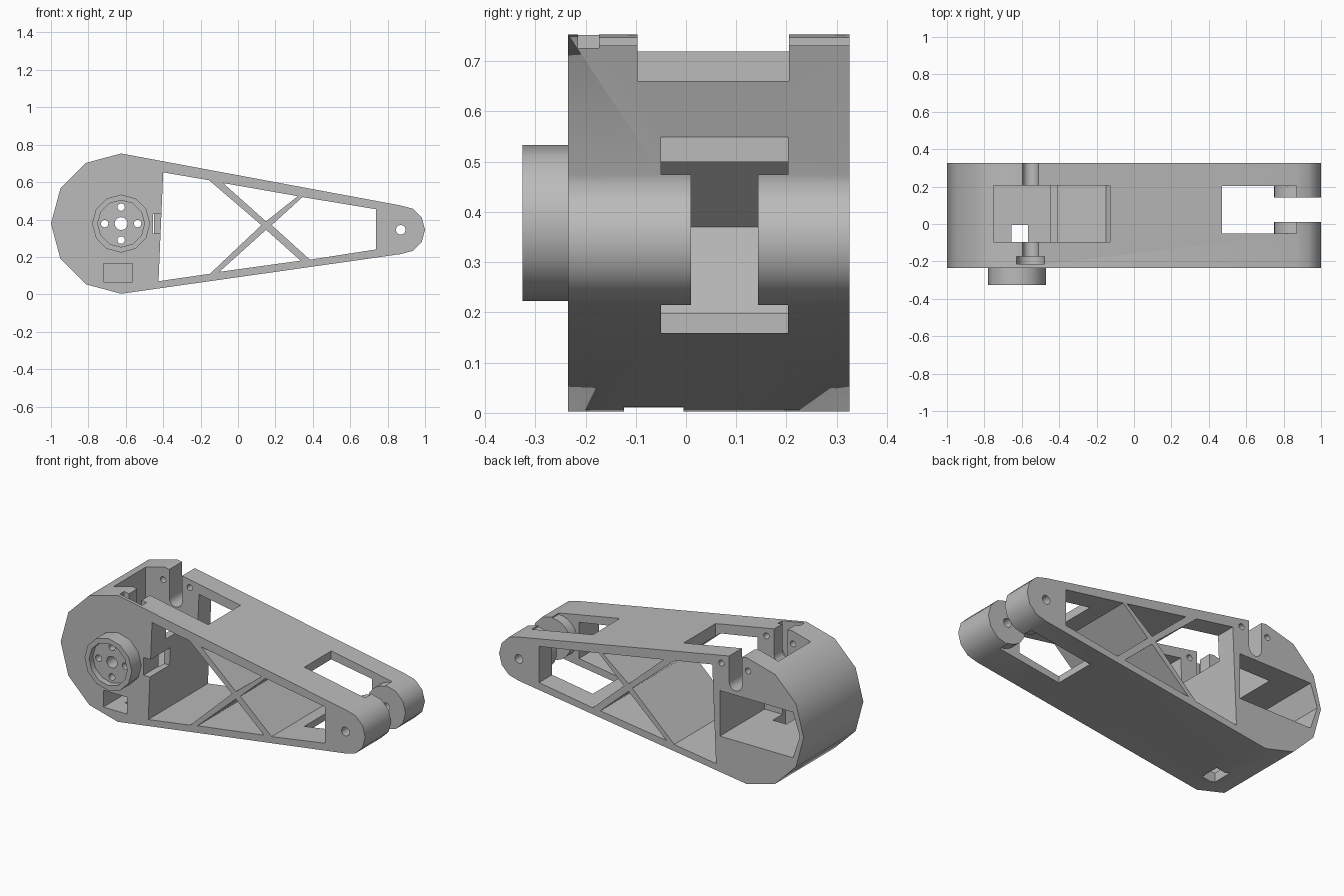
import bpy, bmesh, math

if "Cube" in bpy.data.objects:
    bpy.data.objects.remove(bpy.data.objects["Cube"], do_unlink=True)

grey = bpy.data.materials.new("plain grey")
grey.use_nodes = True
grey.diffuse_color = (0.5, 0.5, 0.5, 1)
grey.node_tree.nodes["Principled BSDF"].inputs["Base Color"].default_value = (0.5, 0.5, 0.5, 1)

FRONT, BACK = -0.235, 0.325      # side faces of the arm
AXLE = (-0.625, 0.378)           # big end centre (x, z)
TIP = (0.87, 0.345)              # small end centre (x, z)


def prism(name, points, y0, y1):
    """Extrude an x-z outline from y0 to y1."""
    bm = bmesh.new()
    face = bm.faces.new([bm.verts.new((x, y0, z)) for x, z in points])
    ext = bmesh.ops.extrude_face_region(bm, geom=[face])
    for v in ext["geom"]:
        if isinstance(v, bmesh.types.BMVert):
            v.co.y = y1
    bmesh.ops.recalc_face_normals(bm, faces=bm.faces)
    mesh = bpy.data.meshes.new(name)
    bm.to_mesh(mesh)
    bm.free()
    mesh.materials.append(grey)
    obj = bpy.data.objects.new(name, mesh)
    bpy.context.collection.objects.link(obj)
    return obj


def arc(centre, radius, start, end, steps):
    angles = [math.radians(start + (end - start) * i / steps) for i in range(steps + 1)]
    return [(centre[0] + radius * math.cos(a), centre[1] + radius * math.sin(a)) for a in angles]


def circle(centre, radius, sides=12):
    return arc(centre, radius, 0, 360, sides)[:-1]


def rect(x0, x1, z0, z1):
    return [(x0, z0), (x1, z0), (x1, z1), (x0, z1)]


def slot(x, bottom, radius):
    """U-shaped outline open at the top."""
    return arc((x, bottom + radius), radius, 180, 360, 8) + [(x + radius, 0.9), (x - radius, 0.9)]


def combine(points, y0, y1, operation="DIFFERENCE"):
    """Cut or add an extruded outline on the arm, then drop the helper."""
    tool = prism("helper", points, y0, y1)
    mod = arm.modifiers.new("combine", "BOOLEAN")
    mod.operation, mod.solver, mod.object = operation, "EXACT", tool
    result = bpy.data.meshes.new_from_object(
        arm.evaluated_get(bpy.context.evaluated_depsgraph_get()))
    arm.modifiers.clear()
    arm.data = result
    bpy.data.objects.remove(tool, do_unlink=True)


# Tapered arm body with two rounded ends
outline = arc(AXLE, 0.375, 90, 270, 6) + arc(TIP, 0.13, -90, 90, 6)
arm = prism("linkage_arm", outline, FRONT, BACK)

# Truss openings through the full width
trusses = [
    [(-0.40, 0.652), (-0.155, 0.61), (0.125, 0.37), (-0.15, 0.11), (-0.425, 0.07)],
    [(-0.08, 0.595), (0.32, 0.525), (0.15, 0.39)],
    [(0.345, 0.52), (0.737, 0.455), (0.737, 0.24), (0.385, 0.185), (0.18, 0.37)],
    [(-0.10, 0.12), (0.335, 0.18), (0.15, 0.345)],
]
for points in trusses:
    combine(points, -0.5, 0.5)

# Fork at the small end: window, round knuckle, slot and pin hole
combine(rect(0.47, 0.87, 0.0, 0.9), -0.05, 0.203)
combine(circle(TIP, 0.122, 24), -0.06, 0.21, "UNION")
combine(rect(0.70, 1.1, 0.0, 0.9), 0.01, 0.143)
combine(circle(TIP, 0.026), -0.5, 0.5)

# Motor pocket open at the back, with the top window above it
combine([(-0.45, 0.24), (-0.93, 0.24), (-0.975, 0.378), (-0.93, 0.51), (-0.45, 0.51)], -0.095, 0.5)
combine(rect(-0.75, -0.127, 0.5, 0.9), -0.097, 0.205)

# Clamp slots and screw holes beside the window
combine(slot(-0.553, 0.535, 0.042), 0.15, 0.5)
combine(slot(-0.553, 0.535, 0.042), -0.18, -0.05)
combine(slot(-0.553, 0.505, 0.074), -0.215, -0.173)
for x in (-0.46, -0.635):
    combine(circle((x, 0.676), 0.018), -0.17, 0.5)

# Cable passages: front pocket, bottom opening and wall notch
combine(rect(-0.72, -0.563, 0.065, 0.165), -0.5, -0.01)
combine(rect(-0.655, -0.567, -0.1, 0.3), -0.123, -0.005)
combine(rect(-0.455, -0.38, 0.325, 0.43), -0.5, -0.05)

# Output hub with recess, centre bore and four screw holes
combine(circle(AXLE, 0.155), -0.325, FRONT + 0.02, "UNION")
combine(circle(AXLE, 0.125), -0.5, -0.29)
combine(circle(AXLE, 0.035), -0.5, 0.0)
for i in range(4):
    a = i * math.pi / 2
    combine(circle((AXLE[0] + 0.088 * math.cos(a), AXLE[1] + 0.088 * math.sin(a)), 0.02), -0.5, 0.0)

# Single material and smooth rounded ends with crisp edges
arm.data.materials.clear()
arm.data.materials.append(grey)
for p in arm.data.polygons:
    p.material_index = 0
bpy.context.view_layer.objects.active = arm
arm.select_set(True)
bpy.ops.object.shade_smooth_by_angle(angle=math.radians(32))
